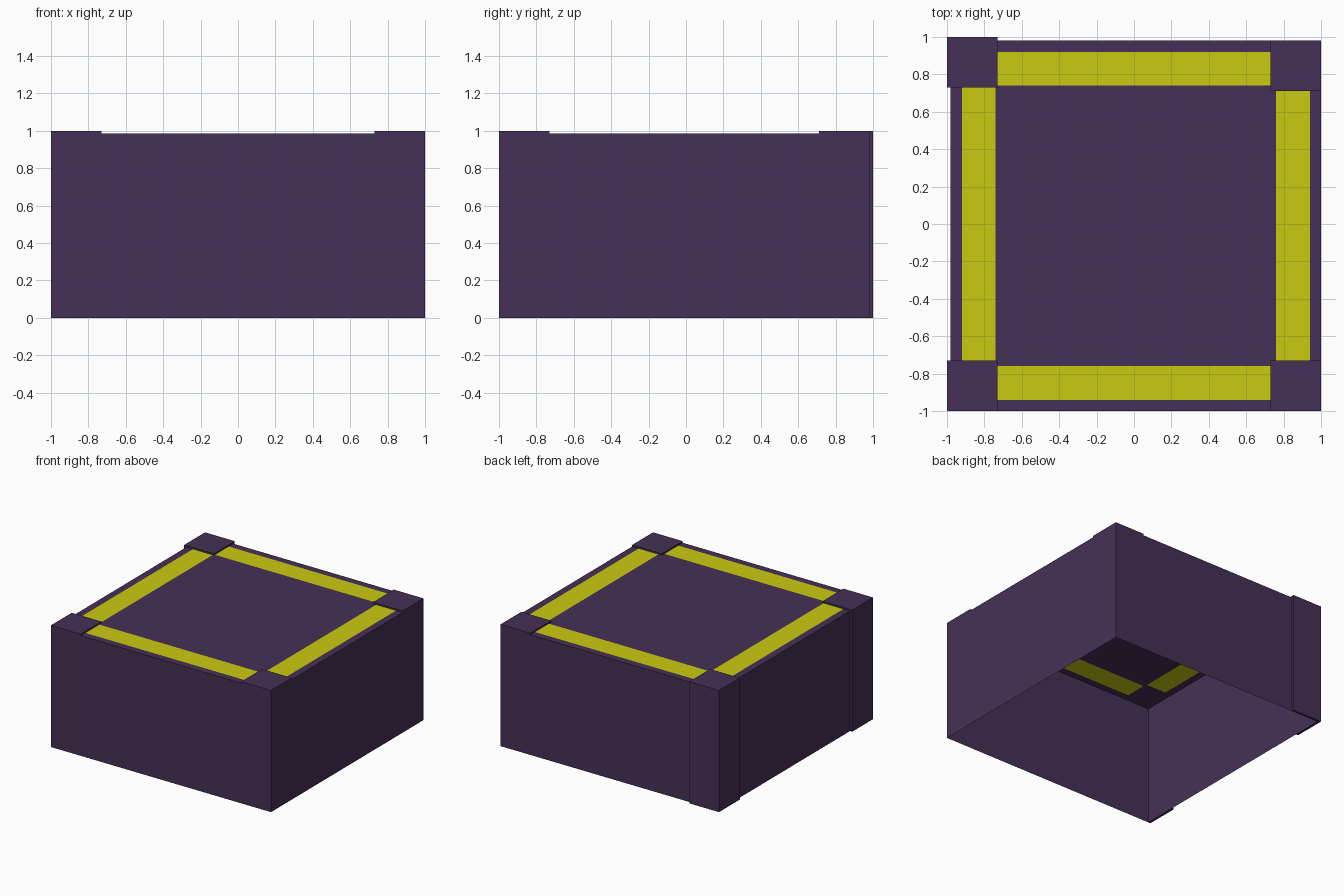
import bpy
import bmesh

if "Cube" in bpy.data.objects:
    bpy.data.objects.remove(bpy.data.objects["Cube"])


def material(name, color):
    m = bpy.data.materials.new(name)
    m.diffuse_color = color
    m.use_nodes = True
    m.node_tree.nodes["Principled BSDF"].inputs["Base Color"].default_value = m.diffuse_color
    return m


PURPLE = material("dark_purple", (0.06, 0.03, 0.092, 1))
YELLOW = material("yellow", (0.59, 0.59, 0.006, 1))

LID_Z = 0.987
LEFT, RIGHT, FRONT, BACK = -0.98, 1.0, -1.0, 0.98


def add_object(name, bm):
    mesh = bpy.data.meshes.new(name)
    bm.to_mesh(mesh)
    bm.free()
    mesh.materials.append(PURPLE)
    mesh.materials.append(YELLOW)
    obj = bpy.data.objects.new(name, mesh)
    bpy.context.collection.objects.link(obj)
    return obj


def add_box(bm, x, y, z, skip):
    """Box between ranges, leaving out the sides named in skip."""
    v = [bm.verts.new((a, b, c)) for c in z for b in y for a in x]
    sides = {"-z": (0, 2, 3, 1), "+z": (4, 5, 7, 6), "-y": (0, 1, 5, 4),
             "+y": (2, 6, 7, 3), "-x": (0, 4, 6, 2), "+x": (1, 3, 7, 5)}
    for side, ids in sides.items():
        if side not in skip:
            bm.faces.new([v[i] for i in ids])


# Thin outer walls, open below
bm = bmesh.new()
add_box(bm, (LEFT, RIGHT), (FRONT, BACK), (0, LID_Z), ("-z", "+z"))
add_object("walls", bm)

# Lid sheet with the yellow stripes set flush in it
stripes = [(-0.73, 0.73, 0.74, 0.92), (-0.73, 0.73, -0.94, -0.76),
           (-0.92, -0.74, -0.73, 0.73), (0.76, 0.94, -0.73, 0.71)]
xs = sorted({LEFT, RIGHT} | {s for st in stripes for s in st[:2]})
ys = sorted({FRONT, BACK} | {s for st in stripes for s in st[2:]})
bm = bmesh.new()
grid = [[bm.verts.new((x, y, LID_Z)) for x in xs] for y in ys]
for j in range(len(ys) - 1):
    for i in range(len(xs) - 1):
        f = bm.faces.new((grid[j][i], grid[j][i + 1],
                          grid[j + 1][i + 1], grid[j + 1][i]))
        c = f.calc_center_median()
        if any(a < c.x < b and d < c.y < e for a, b, d, e in stripes):
            f.material_index = 1
add_object("striped_lid", bm)

# Corner posts: raised cap plus ribs where they stand proud of the walls
posts = {"front_left_post": ((-1, -0.73), (-1, -0.73)),
         "front_right_post": ((0.73, 1), (-1, -0.73)),
         "back_left_post": ((-1, -0.73), (0.73, 1)),
         "back_right_post": ((0.73, 1), (0.71, 0.98))}
for name, (x, y) in posts.items():
    bm = bmesh.new()
    add_box(bm, x, y, (LID_Z, 1), ("-z",))
    proud_back = y[1] > BACK
    if x[0] < LEFT:
        skip = ["+x", "+z"] + (["+y"] if proud_back else [])
        add_box(bm, (x[0], LEFT), (y[0], min(y[1], BACK)), (0, LID_Z), skip)
    if proud_back:
        add_box(bm, x, (BACK, y[1]), (0, LID_Z), ("-y", "+z"))
    add_object(name, bm)
